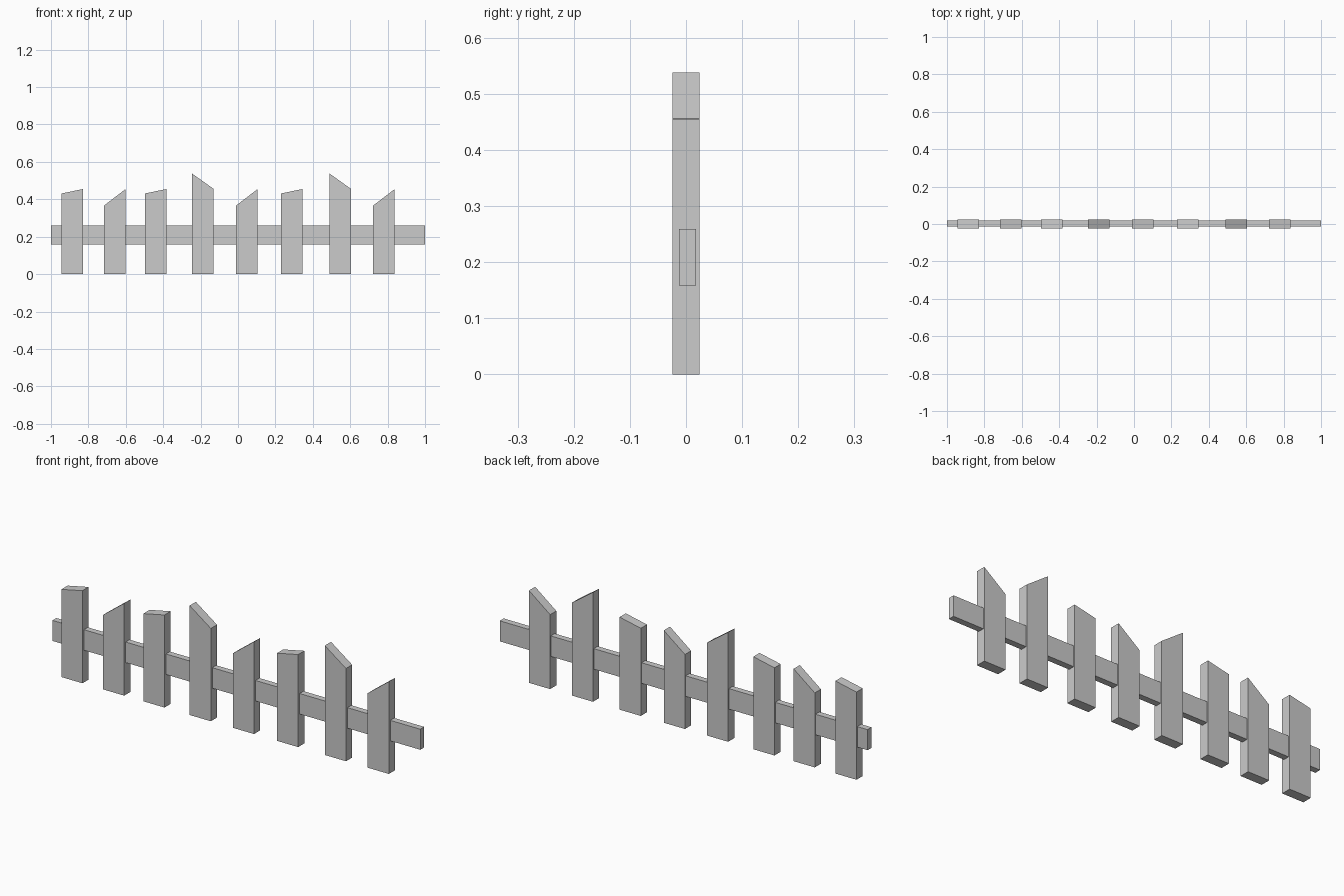
import bpy, bmesh

if "Cube" in bpy.data.objects:
    bpy.data.objects.remove(bpy.data.objects["Cube"])

HALF_DEPTH = 0.024
WIDTH = 0.115


def prism(name, profile, y0, y1):
    """Extrude an (x, z) outline from y0 to y1."""
    bm = bmesh.new()
    face = bm.faces.new([bm.verts.new((x, y0, z)) for x, z in profile])
    ext = bmesh.ops.extrude_face_region(bm, geom=[face])
    verts = [v for v in ext["geom"] if isinstance(v, bmesh.types.BMVert)]
    bmesh.ops.translate(bm, verts=verts, vec=(0, y1 - y0, 0))
    bmesh.ops.recalc_face_normals(bm, faces=bm.faces)
    mesh = bpy.data.meshes.new(name)
    bm.to_mesh(mesh)
    bm.free()
    obj = bpy.data.objects.new(name, mesh)
    bpy.context.collection.objects.link(obj)
    return obj


# Horizontal rail
prism("rail", [(-1, 0.158), (1, 0.158), (1, 0.259), (-1, 0.259)], -0.0125, 0.018)

# Slanted tops: (left height, right height)
FLAT, RISING, FALLING = (0.431, 0.455), (0.366, 0.454), (0.538, 0.456)

# Upright planks: left edge and top style
planks = [(-0.944, FLAT), (-0.717, RISING), (-0.498, FLAT), (-0.246, FALLING),
          (-0.011, RISING), (0.229, FLAT), (0.489, FALLING), (0.722, RISING)]
for i, (x, (left, right)) in enumerate(planks, 1):
    prism(f"plank_{i}", [(x, 0), (x + WIDTH, 0), (x + WIDTH, right), (x, left)],
          -HALF_DEPTH, HALF_DEPTH)
